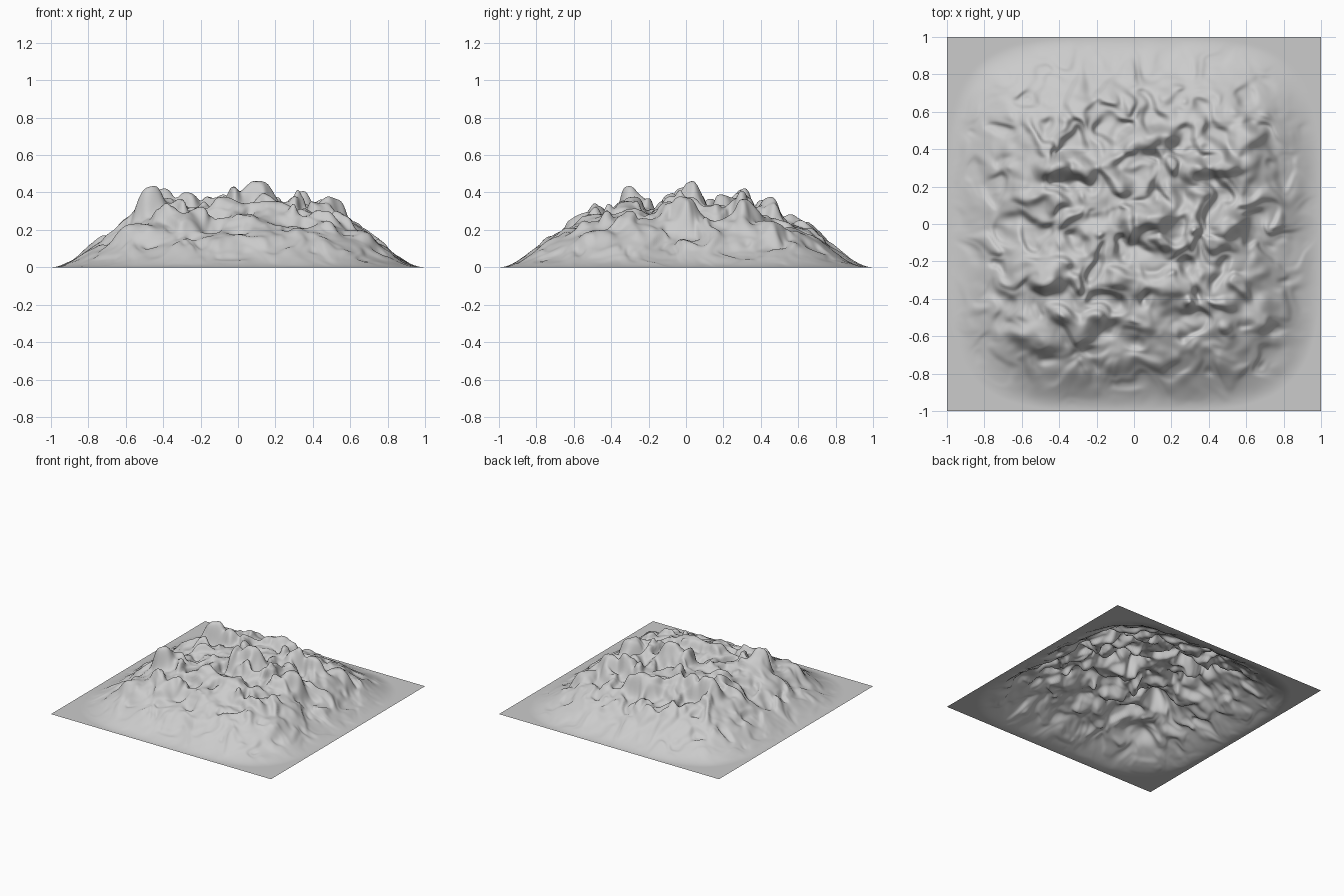
import bpy, bmesh, math
from mathutils import noise, Vector

# Landmarks: x, y, radius x, radius y, height (peaks, ledges and hollows)
LANDMARKS = [
    (0.24, 0.16, 0.05, 0.08, 0.28), (0.10, -0.20, 0.12, 0.06, 0.28),
    (-0.18, 0.12, 0.06, 0.08, 0.31), (0.02, 0.28, 0.10, 0.05, 0.30),
    (-0.52, -0.58, 0.12, 0.07, 0.23), (0.28, -0.52, 0.10, 0.06, 0.22),
    (0.64, -0.48, 0.09, 0.07, 0.20), (0.04, -0.50, 0.07, 0.06, 0.28),
    (0.60, 0.46, 0.07, 0.06, 0.25), (-0.15, -0.62, 0.09, 0.08, 0.18),
    (0.10, 0.45, 0.11, 0.06, 0.375), (0.14, -0.33, 0.18, 0.05, 0.35),
    (0.50, -0.02, 0.08, 0.07, 0.37), (0.47, 0.32, 0.07, 0.06, 0.37),
    (0.34, 0.29, 0.07, 0.05, 0.40), (-0.28, 0.30, 0.06, 0.05, 0.40),
    (-0.41, 0.30, 0.07, 0.06, 0.42), (-0.46, -0.30, 0.07, 0.06, 0.43),
    (-0.01, 0.00, 0.045, 0.06, 0.42), (0.12, 0.035, 0.085, 0.08, 0.46),
]


def edge_falloff(x, y):
    d = min(1.0, math.sqrt(x ** 4 + y ** 4))
    return 1 - d * d * (3 - 2 * d)


def rough_height(x, y):
    # Swirled noise, then softly terraced into rock layers
    p = Vector((x + 3.3, y + 7.7, 1.5))
    q = p + noise.noise_vector(p * 6.5) * 0.08
    h = 0.31 + 0.09 * noise.noise(q * 5.0) + 0.09 * noise.noise(q * 9.0)
    step = 0.07
    return h + 0.85 * math.sin(2 * math.pi * h / step) * step / (2 * math.pi)


def height(x, y):
    fall = edge_falloff(x, y)
    z = rough_height(x, y) * fall
    p = Vector((x, y, 5.0))
    wob = noise.noise_vector(p * 9.0) * 0.04
    for cx, cy, rx, ry, top in LANDMARKS:
        d2 = ((x + wob.x - cx) / rx) ** 2 + ((y + wob.y - cy) / ry) ** 2
        if d2 < 6:
            z += (top - z) * math.exp(-0.7 * d2 ** 1.5)
    # Small curling gullies over the whole slope
    g = p + noise.noise_vector(p * 8.0) * 0.05
    z += 0.018 * fall * noise.noise(g * 13.0)
    return max(0.0, z) if fall > 0 else 0.0


# Terrain sheet: open grid displaced upward
bm = bmesh.new()
bmesh.ops.create_grid(bm, x_segments=240, y_segments=240, size=1.0)
for v in bm.verts:
    v.co.z = height(v.co.x, v.co.y)
for f in bm.faces:
    f.smooth = True
mesh = bpy.data.meshes.new("mountain_terrain")
bm.to_mesh(mesh)
bm.free()
terrain = bpy.data.objects.new("mountain_terrain", mesh)
bpy.context.collection.objects.link(terrain)
